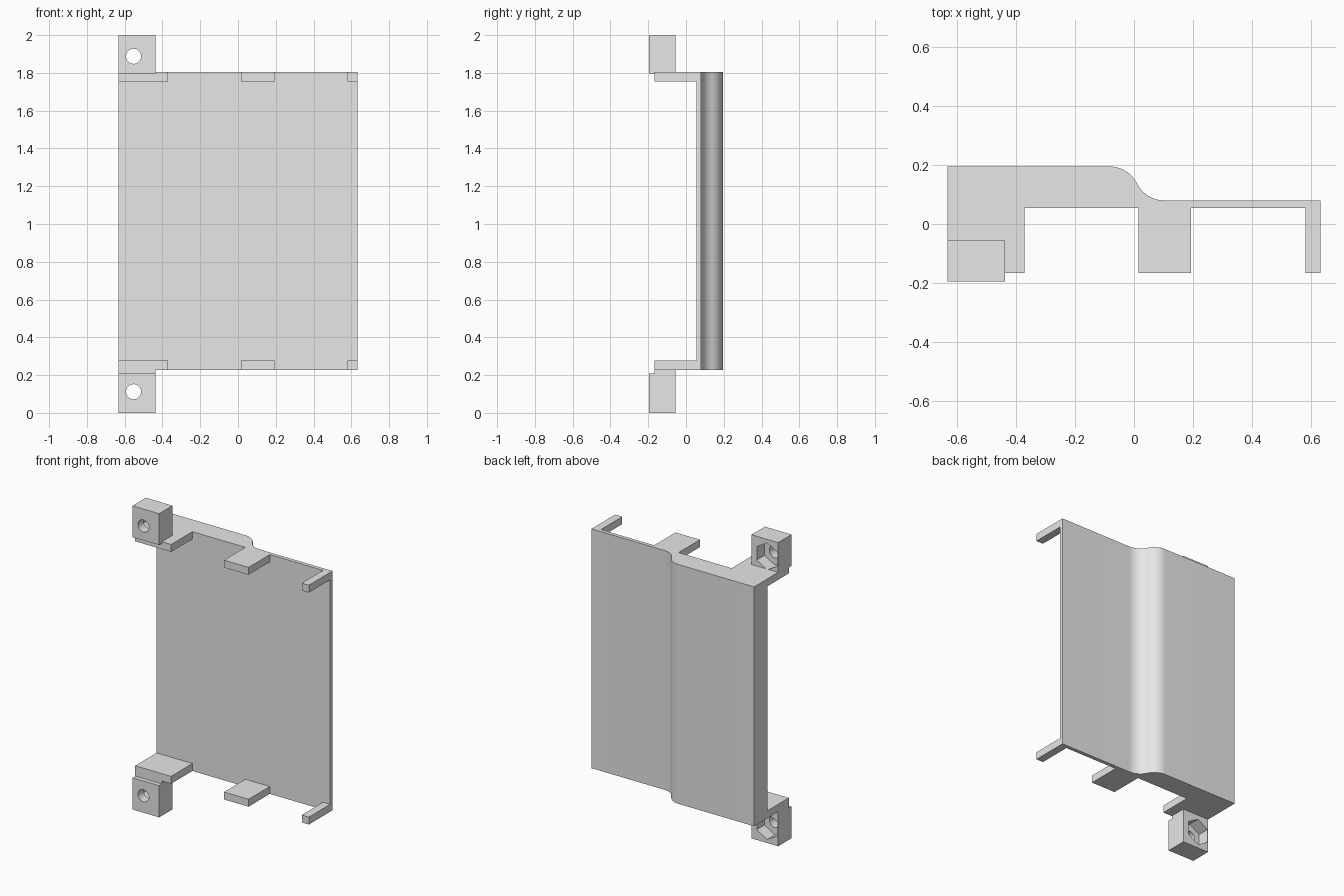
import bpy
import bmesh
from math import sin, cos, pi, radians
from mathutils import Matrix

if "Cube" in bpy.data.objects:
    bpy.data.objects.remove(bpy.data.objects["Cube"])

grey = bpy.data.materials.new("light grey plastic")
grey.use_nodes = True
COLOUR = (0.8, 0.8, 0.8, 1)
grey.diffuse_color = COLOUR
grey.node_tree.nodes["Principled BSDF"].inputs["Base Color"].default_value = COLOUR

SIDE = 0.6325                   # half width of the panel
BOTTOM, TOP = 0.228, 1.804      # panel height range
FRONT, THIN, BACK = 0.055, 0.08, 0.195
TAB_FRONT = -0.166
TAB_THICK = 0.049


def prism(name, outline, z0, z1):
    """Extrude an xy outline from z0 to z1."""
    bm = bmesh.new()
    face = bm.faces.new([bm.verts.new((x, y, z0)) for x, y in outline])
    up = bmesh.ops.extrude_face_region(bm, geom=[face])["geom"]
    moved = [v for v in up if isinstance(v, bmesh.types.BMVert)]
    bmesh.ops.translate(bm, verts=moved, vec=(0, 0, z1 - z0))
    bmesh.ops.recalc_face_normals(bm, faces=bm.faces[:])
    mesh = bpy.data.meshes.new(name)
    bm.to_mesh(mesh)
    bm.free()
    mesh.materials.append(grey)
    obj = bpy.data.objects.new(name, mesh)
    bpy.context.collection.objects.link(obj)
    return obj


def box(name, x0, x1, y0, y1, z0, z1):
    return prism(name, [(x0, y0), (x1, y0), (x1, y1), (x0, y1)], z0, z1)


def cutter(name, sides, radius, x, z, y0, y1):
    """Hidden prism lying along y, with one corner pointing up."""
    ring = [(radius * sin(2 * pi * i / sides), radius * cos(2 * pi * i / sides))
            for i in range(sides)]
    obj = prism(name, ring, y0, y1)
    obj.data.transform(Matrix.Translation((x, 0, z)) @ Matrix.Rotation(-pi / 2, 4, "X"))
    obj.hide_render = True
    obj.hide_viewport = True
    return obj


def apply_cut(obj, tool):
    mod = obj.modifiers.new("cut", "BOOLEAN")
    mod.operation = "DIFFERENCE"
    mod.solver = "EXACT"
    mod.object = tool


def smooth(obj):
    bpy.ops.object.select_all(action="DESELECT")
    obj.select_set(True)
    bpy.context.view_layer.objects.active = obj
    bpy.ops.object.shade_smooth_by_angle(angle=radians(30))


# Back panel: thick on one side, easing down to thin through two arcs
STEP_START, STEP_END = -0.083, 0.103
SWEEP, STEPS = radians(63.5), 14
radius = (STEP_END - STEP_START) / 2 / sin(SWEEP)
angles = [SWEEP * i / STEPS for i in range(STEPS + 1)]
upper = [(STEP_START + radius * sin(a), BACK - radius * (1 - cos(a))) for a in angles]
lower = [(STEP_END - radius * sin(a), THIN + radius * (1 - cos(a)))
         for a in reversed(angles[:-1])]
outline = [(-SIDE, FRONT), (-SIDE, BACK)] + upper + lower + [(SIDE, THIN), (SIDE, FRONT)]
smooth(prism("back_panel", outline, BOTTOM, TOP))

# Tabs reaching forward along the top and bottom edges
tabs = {"right": (-SIDE, -0.371), "middle": (0.015, 0.193), "left": (0.581, SIDE)}
for level, z in (("bottom", BOTTOM), ("top", TOP - TAB_THICK)):
    for side, (x0, x1) in tabs.items():
        box(f"{level}_{side}_tab", x0, x1, TAB_FRONT, FRONT, z, z + TAB_THICK)

# Screw mounts: round hole from the front, hexagonal nut pocket at the back
MOUNT_RIGHT, MOUNT_FRONT, MOUNT_BACK = -0.438, -0.195, -0.056
HOLE_X = -0.553
for level, z0, z1, hole_z in (("bottom", 0, 0.209, 0.112), ("top", 1.793, 2, 1.888)):
    mount = box(f"{level}_mount", -SIDE, MOUNT_RIGHT, MOUNT_FRONT, MOUNT_BACK, z0, z1)
    apply_cut(mount, cutter(f"{level}_hole_cutter", 32, 0.04, HOLE_X, hole_z, -0.3, 0))
    apply_cut(mount, cutter(f"{level}_nut_cutter", 6, 0.088, HOLE_X, hole_z, -0.135, 0))
    smooth(mount)

# Neck joining the bottom mount to its tab
box("bottom_mount_neck", -SIDE, MOUNT_RIGHT, TAB_FRONT, MOUNT_BACK, 0.209, BOTTOM)
